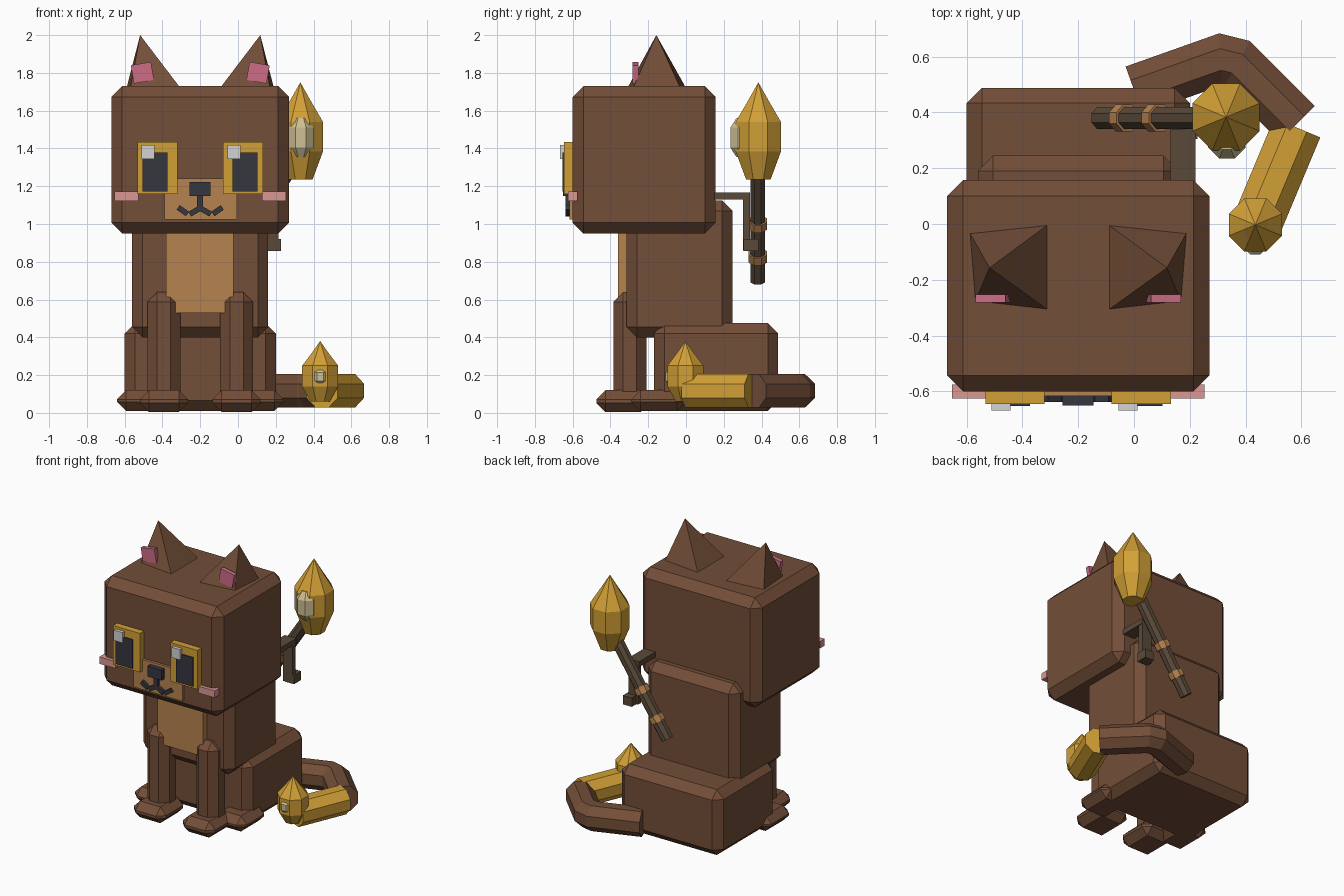
import bpy, bmesh, math
from mathutils import Vector, Matrix

if "Cube" in bpy.data.objects:
    bpy.data.objects.remove(bpy.data.objects["Cube"])


def material(name, r, g, b):
    m = bpy.data.materials.new(name)
    lin = [((c / 255 + 0.055) / 1.055) ** 2.4 for c in (r, g, b)]
    m.diffuse_color = (*lin, 1)
    m.use_nodes = True
    m.node_tree.nodes["Principled BSDF"].inputs["Base Color"].default_value = m.diffuse_color
    return m


BROWN = material("brown fur", 115, 78, 56)
TAN = material("tan", 182, 130, 78)
GOLD = material("gold flame", 210, 160, 54)
CREAM = material("pale flame core", 206, 192, 146)
DARK = material("dark grey", 54, 54, 62)
WHITE = material("eye glint", 212, 212, 212)
BLUSH = material("blush pink", 218, 152, 148)
PINK = material("ear pink", 204, 108, 134)
WOOD = material("dark wood", 90, 74, 57)
MID = -0.2  # symmetry plane of the body


def finish(name, bm, mat):
    bmesh.ops.recalc_face_normals(bm, faces=bm.faces)
    me = bpy.data.meshes.new(name)
    bm.to_mesh(me)
    bm.free()
    me.materials.append(mat)
    ob = bpy.data.objects.new(name, me)
    bpy.context.collection.objects.link(ob)
    return ob


def box(name, x, y, z, mat, bevel=0, turn=0):
    """Box from (min, max) pairs, chamfered, turned about y."""
    bm = bmesh.new()
    size = Vector((x[1] - x[0], y[1] - y[0], z[1] - z[0]))
    mid = Vector((sum(x) / 2, sum(y) / 2, sum(z) / 2))
    bmesh.ops.create_cube(bm, size=1)
    bmesh.ops.scale(bm, vec=size, verts=bm.verts)
    if bevel:
        bmesh.ops.bevel(bm, geom=bm.edges[:], offset=bevel, segments=1,
                        affect='EDGES', profile=0.5)
    bmesh.ops.transform(bm, verts=bm.verts,
                        matrix=Matrix.Translation(mid) @ Matrix.Rotation(turn, 4, 'Y'))
    return finish(name, bm, mat)


def pair(name, x, y, z, mat, bevel=0, turn=0):
    """The same box on both sides of the body."""
    box("left_" + name, x, y, z, mat, bevel, turn)
    box("right_" + name, (2 * MID - x[1], 2 * MID - x[0]), y, z, mat, bevel, -turn)


def tube(name, path, radii, mat, sides=8, phase=0.5):
    """Mitred faceted tube along a path with a radius per point."""
    bm = bmesh.new()
    pts = [Vector(p) for p in path]
    rings = []
    for i, p in enumerate(pts):
        a = (p - pts[max(i - 1, 0)]).normalized()
        b = (pts[min(i + 1, len(pts) - 1)] - p).normalized()
        t = (a + b).normalized()
        up = Vector((0, 0, 1)) if abs(t.z) < 0.95 else Vector((0, 1, 0))
        u = up.cross(t).normalized()
        v = t.cross(u)
        mitre = 1 / max(t.dot(b if b.length else a), 0.7)
        ring = []
        for k in range(sides):
            ang = 2 * math.pi * (k + phase) / sides
            ring.append(bm.verts.new(p + radii[i] * (u * math.cos(ang) * mitre + v * math.sin(ang))))
        rings.append(ring)
    for r0, r1 in zip(rings, rings[1:]):
        for k in range(sides):
            j = (k + 1) % sides
            bm.faces.new((r0[k], r0[j], r1[j], r1[k]))
    bm.faces.new(rings[0])
    bm.faces.new(rings[-1])
    bmesh.ops.remove_doubles(bm, verts=bm.verts, dist=0.0005)
    return finish(name, bm, mat)


def lathe(name, x, y, profile, mat):
    return tube(name, [(x, y, z) for z, r in profile], [r for z, r in profile], mat)


# body
box("head", (-0.67, 0.27), (-0.60, 0.157), (0.95, 1.73), BROWN, 0.057)
box("torso", (-0.56, 0.16), (-0.315, 0.245), (0.40, 1.125), BROWN, 0.055)
box("hips", (-0.60, 0.20), (-0.17, 0.488), (0.01, 0.475), BROWN, 0.055)
box("chest_patch", (-0.38, -0.025), (-0.36, -0.30), (0.53, 0.98), TAN)
pair("front_leg", (-0.48, -0.305), (-0.385, -0.21), (0.05, 0.64), BROWN, 0.052)
pair("front_paw", (-0.52, -0.265), (-0.475, -0.19), (0.005, 0.12), BROWN, 0.048)
pair("hind_paw", (-0.64, -0.40), (-0.29, 0.0), (0.01, 0.12), BROWN, 0.048)

# ears: leaning four-sided spikes
for side, sgn in (("left", 1), ("right", -1)):
    bm = bmesh.new()
    base = [(-0.39, -0.03), (-0.105, 0.0), (-0.105, -0.31), (-0.37, -0.28)]
    vs = [bm.verts.new((MID + sgn * px, py, 1.72)) for px, py in base]
    tip = bm.verts.new((MID - sgn * 0.318, -0.157, 2.0))
    bm.faces.new(vs)
    for k in range(4):
        bm.faces.new((vs[k], vs[(k + 1) % 4], tip))
    finish(side + "_ear", bm, BROWN)
pair("inner_ear", (-0.56, -0.452), (-0.282, -0.252), (1.752, 1.85), PINK, 0, math.radians(-10))

# face
box("muzzle", (-0.39, -0.005), (-0.617, -0.59), (1.025, 1.24), TAN)
pair("eye", (-0.532, -0.32), (-0.645, -0.59), (1.158, 1.435), GOLD)
for side, dx in (("left", 0), ("right", 0.475)):
    box(side + "_pupil", (-0.505 + dx, -0.373 + dx), (-0.653, -0.64), (1.172, 1.378), DARK)
for side, dx in (("left", 0), ("right", 0.454)):
    box(side + "_glint", (-0.51 + dx, -0.442 + dx), (-0.668, -0.64), (1.343, 1.417), WHITE)
box("nose", (-0.257, -0.146), (-0.65, -0.60), (1.148, 1.222), DARK)
box("nose_stem", (-0.216, -0.186), (-0.638, -0.60), (1.075, 1.16), DARK)
pair("inner_mouth", (-0.26, -0.194), (-0.638, -0.60), (1.054, 1.083), DARK, 0, math.radians(-30))
pair("outer_mouth", (-0.322, -0.262), (-0.638, -0.60), (1.056, 1.085), DARK, 0, math.radians(35))
pair("cheek", (-0.653, -0.527), (-0.625, -0.575), (1.123, 1.172), BLUSH)

# tail with burning tip
TZ = 0.117
tube("tail", [(0.0, 0.48, TZ), (0.31, 0.59, TZ), (0.37, 0.575, TZ), (0.585, 0.36, TZ)],
     [0.097] * 4, BROWN)
tube("tail_end", [(0.585, 0.345, TZ), (0.445, 0.01, TZ)], [0.097] * 2, GOLD)
lathe("tail_flame", 0.435, -0.003,
      [(0.06, 0.055), (0.14, 0.103), (0.25, 0.103), (0.315, 0.05), (0.38, 0.0)], GOLD)
lathe("tail_flame_core", 0.435, -0.067,
      [(0.155, 0.03), (0.17, 0.046), (0.215, 0.046), (0.23, 0.03)], CREAM)

# bracket behind the head
box("bracket_bar", (0.13, 0.22), (0.14, 0.34), (1.13, 1.168), WOOD)
box("bracket_post", (0.14, 0.215), (0.303, 0.34), (0.86, 1.168), WOOD)
box("bracket_hook", (0.157, 0.227), (0.305, 0.385), (0.857, 0.92), WOOD)

# torch
A, B = Vector((-0.12, 0.38, 0.70)), Vector((0.28, 0.38, 1.30))
axis = (B - A).normalized()
tube("torch_shaft", [A, B], [0.042] * 2, WOOD)
for i, f in enumerate((0.21, 0.50)):
    c = A.lerp(B, f)
    tube(f"torch_ring_{i + 1}", [c - axis * 0.024, c + axis * 0.024], [0.052] * 2, TAN)
lathe("torch_flame", 0.33, 0.383,
      [(1.235, 0.07), (1.385, 0.13), (1.54, 0.13), (1.645, 0.064), (1.75, 0.0)], GOLD)
lathe("torch_flame_core", 0.333, 0.302,
      [(1.355, 0.038), (1.405, 0.073), (1.51, 0.073), (1.56, 0.038)], CREAM)
